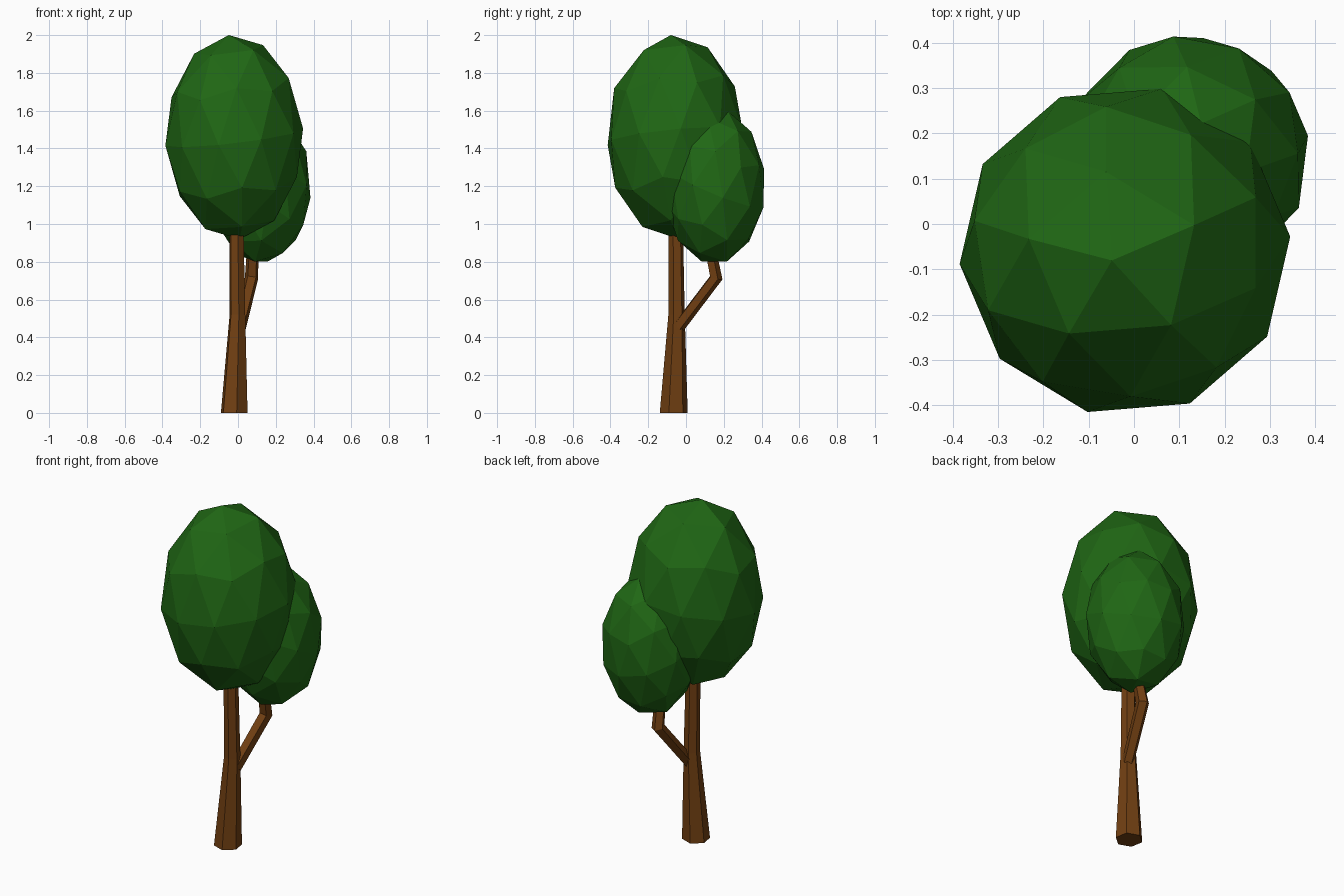
import bpy, bmesh
from math import radians, cos, sin, tau
from mathutils import Matrix, Vector

if "Cube" in bpy.data.objects:
    bpy.data.objects.remove(bpy.data.objects["Cube"])


def material(name, color):
    m = bpy.data.materials.new(name)
    m.diffuse_color = color
    m.use_nodes = True
    m.node_tree.nodes["Principled BSDF"].inputs["Base Color"].default_value = m.diffuse_color
    return m


leaf = material("leaf_green", (0.014, 0.135, 0.007, 1))
bark = material("bark_brown", (0.165, 0.05, 0.006, 1))


def finish(name, bm, mat):
    bmesh.ops.recalc_face_normals(bm, faces=bm.faces)
    mesh = bpy.data.meshes.new(name)
    bm.to_mesh(mesh)
    bm.free()
    mesh.materials.append(mat)
    obj = bpy.data.objects.new(name, mesh)
    bpy.context.collection.objects.link(obj)
    return obj


def crown(name, center, radius, height, tilt_x, tilt_y, spin):
    """Tilted low-poly sphere, then stretched upwards."""
    bm = bmesh.new()
    turn = (Matrix.Rotation(radians(tilt_x), 4, 'X')
            @ Matrix.Rotation(radians(tilt_y), 4, 'Y')
            @ Matrix.Rotation(radians(spin), 4, 'Z'))
    stretch = Matrix.Diagonal((radius, radius, height, 1))
    bmesh.ops.create_icosphere(bm, subdivisions=2, radius=1,
                               matrix=Matrix.Translation(center) @ stretch @ turn)
    return finish(name, bm, leaf)


def limb(name, sides, spin, rings):
    """Tapered tube; each ring is (centre, radius, facing direction)."""
    bm = bmesh.new()
    loops = []
    for c, r, d in rings:
        q = Vector((0, 0, 1)).rotation_difference(Vector(d).normalized())
        loop = []
        for i in range(sides):
            a = radians(spin) + tau * i / sides
            loop.append(bm.verts.new(Vector(c) + q @ Vector((r * cos(a), r * sin(a), 0))))
        loops.append(loop)
    for lo, hi in zip(loops, loops[1:]):
        for i in range(sides):
            j = (i + 1) % sides
            bm.faces.new((lo[i], lo[j], hi[j], hi[i]))
    bm.faces.new(loops[0][::-1])
    bm.faces.new(loops[-1])
    return finish(name, bm, bark)


# Foliage
crown("large_crown", (-0.02, -0.058, 1.46), 0.367, 0.543, 3.5, -4.5, 23)
crown("small_crown", (0.12, 0.152, 1.2), 0.27, 0.415, -15, 6, 29)

# Six-sided trunk, running up into the large crown
up = (0, 0, 1)
limb("trunk", 6, 40, [
    ((-0.02, -0.065, 0), 0.075, up),
    ((-0.003, -0.05, 0.52), 0.044, up),
    ((-0.009, -0.056, 1.1), 0.038, up),
])

# Bent side branch, running up into the small crown
limb("branch", 5, 20, [
    ((0.01, -0.04, 0.455), 0.034, (0.2, 0.6, 0.775)),
    ((0.072, 0.157, 0.715), 0.037, (0.12, 0.2, 0.88)),
    ((0.082, 0.11, 0.95), 0.03, (0.04, -0.2, 0.98)),
])
